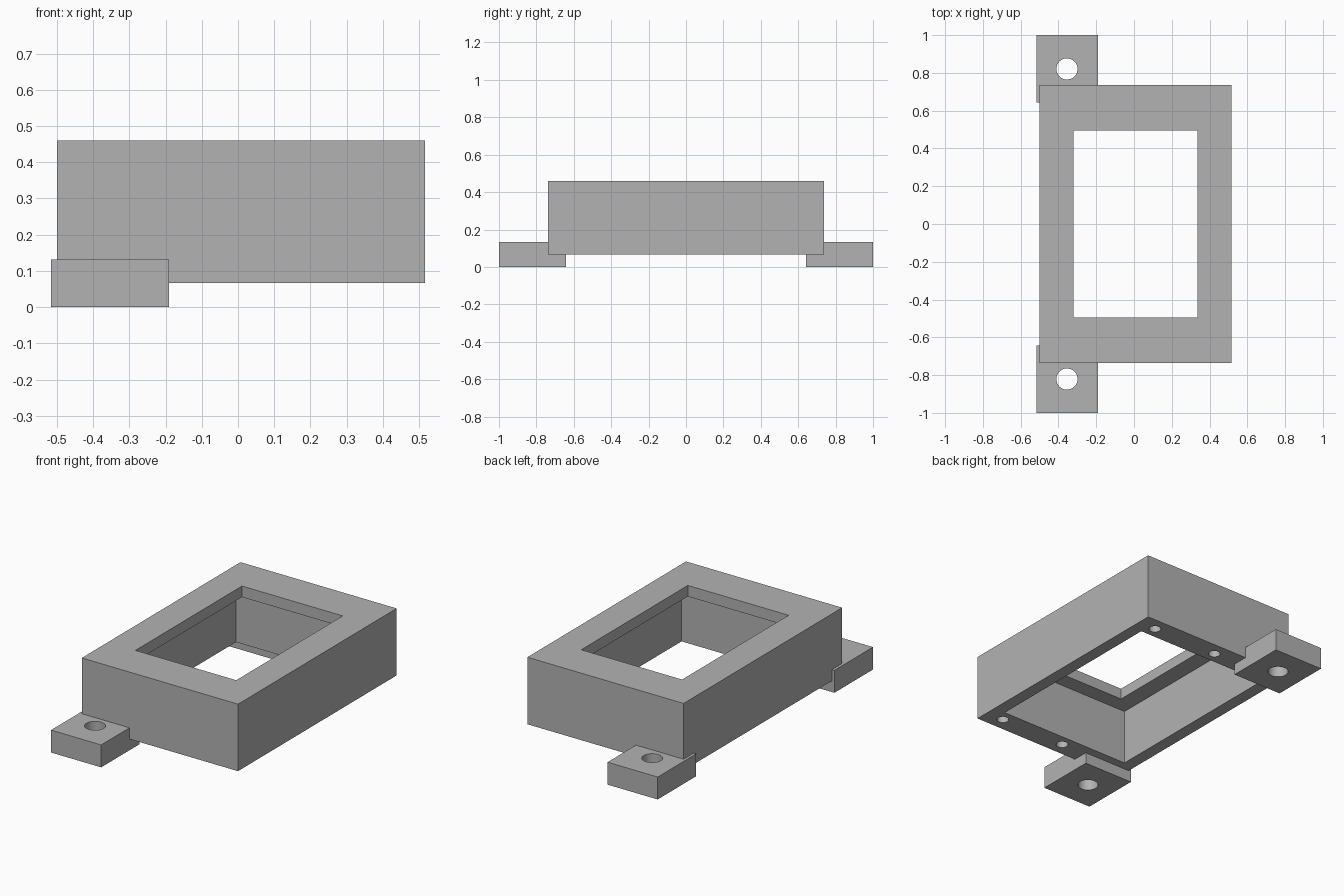
import bpy

cube = bpy.data.objects.get("Cube")
if cube:
    bpy.data.objects.remove(cube, do_unlink=True)

grey = bpy.data.materials.new("plain_grey")
grey.use_nodes = True
colour = (0.45, 0.45, 0.45, 1)
grey.diffuse_color = colour
grey.node_tree.nodes["Principled BSDF"].inputs["Base Color"].default_value = colour


def box(name, x, y, z):
    """Box from (low, high) ranges along each axis."""
    bpy.ops.mesh.primitive_cube_add(size=1, location=[sum(r) / 2 for r in (x, y, z)])
    ob = bpy.context.object
    ob.name = name
    ob.scale = [r[1] - r[0] for r in (x, y, z)]
    bpy.ops.object.transform_apply(location=True, rotation=False, scale=True)
    ob.data.materials.append(grey)
    return ob


def rod(x, y, radius, z):
    """Upright cylinder used to drill a hole."""
    bpy.ops.mesh.primitive_cylinder_add(
        vertices=32, radius=radius, depth=z[1] - z[0], location=(x, y, sum(z) / 2))
    ob = bpy.context.object
    ob.data.materials.append(grey)
    return ob


def cut(target, cutters):
    """Subtract each cutter from the target, then discard it."""
    for cutter in cutters:
        cutter.hide_render = True
        mod = target.modifiers.new("cut", 'BOOLEAN')
        mod.operation = 'DIFFERENCE'
        mod.solver = 'EXACT'
        mod.object = cutter
        bpy.ops.object.select_all(action='DESELECT')
        target.select_set(True)
        bpy.context.view_layer.objects.active = target
        bpy.ops.object.modifier_apply(modifier=mod.name)
        bpy.data.objects.remove(cutter, do_unlink=True)
    bpy.ops.object.shade_smooth_by_angle()


BASE, TOP, LIP = 0.066, 0.46, 0.395

# Hollow frame: wide cavity below, narrower window through the top lip
frame = box("frame", (-0.5, 0.516), (-0.737, 0.737), (BASE, TOP))
cutters = [
    box("cavity", (-0.426, 0.442), (-0.59, 0.59), (BASE - 0.1, LIP)),
    box("window", (-0.321, 0.335), (-0.495, 0.495), (LIP - 0.1, TOP + 0.1)),
]
# Blind screw holes in the underside of the end walls
for side in (-1, 1):
    for x in (0.40, -0.03):
        cutters.append(rod(x, side * 0.657, 0.033, (BASE - 0.1, BASE + 0.2)))
cut(frame, cutters)

# Drilled mounting tabs at both ends
for name, side in (("front_tab", -1), ("back_tab", 1)):
    tab = box(name, (-0.516, -0.19), sorted((side * 0.642, side)), (0, 0.132))
    cut(tab, [rod(-0.355, side * 0.821, 0.056, (-0.1, 0.3))])
